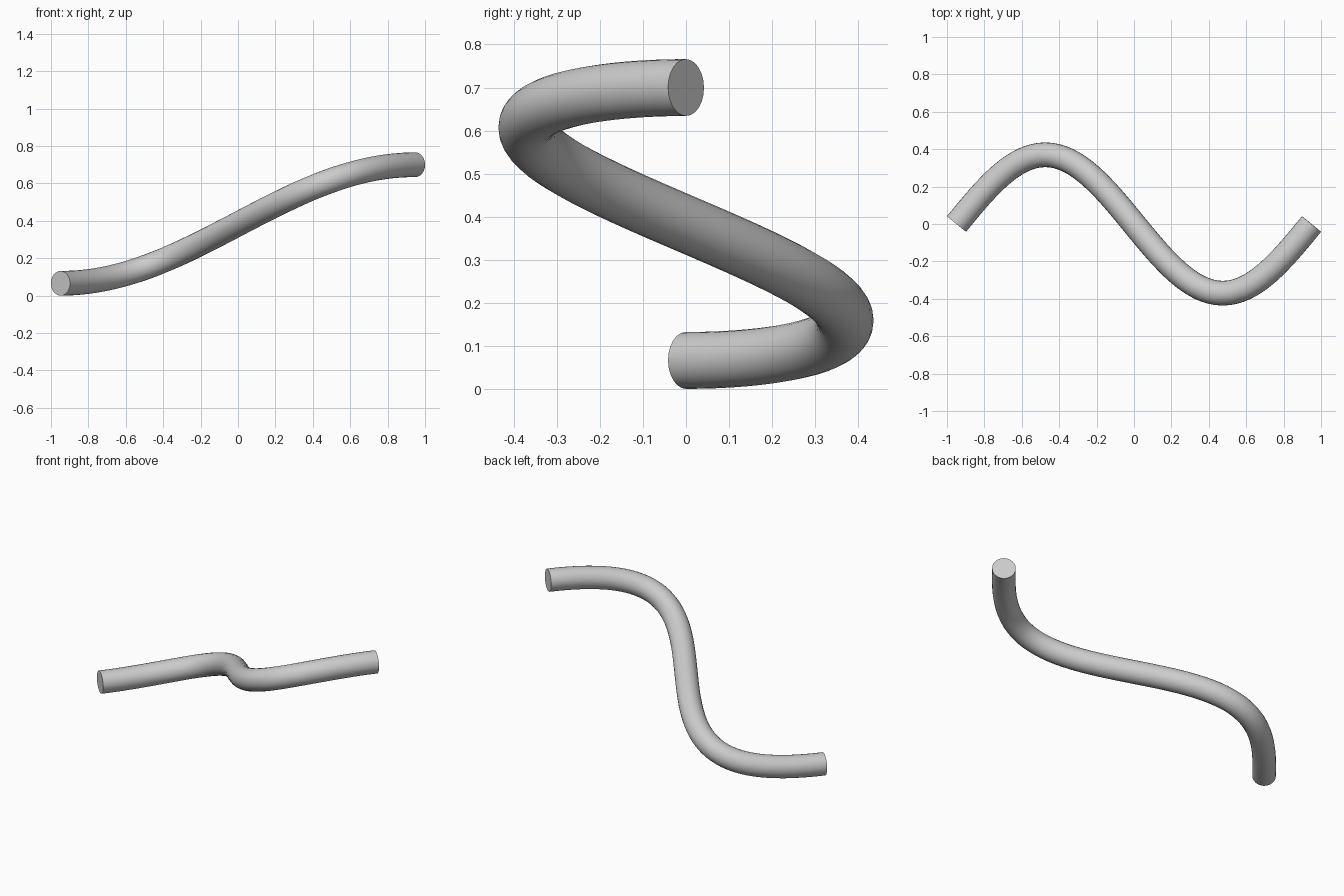
import bpy
from math import sin, cos, pi, radians

if "Cube" in bpy.data.objects:
    bpy.data.objects.remove(bpy.data.objects["Cube"], do_unlink=True)

RADIUS = 0.066      # tube thickness
HALF = 0.949        # half the centre line's span in x
SWAY = 0.37         # sideways swing
RISE = 0.634        # height gained end to end
STEPS = 64

# Plain grey material
grey = bpy.data.materials.new("light grey")
grey.use_nodes = True
colour = (0.6, 0.6, 0.6, 1)
grey.diffuse_color = colour
grey.node_tree.nodes["Principled BSDF"].inputs["Base Color"].default_value = colour

# Centre line: one sine wave in plan, easing upward from flat end to flat end
curve = bpy.data.curves.new("bent_tube", "CURVE")
curve.dimensions = "3D"
curve.twist_mode = "Z_UP"
curve.bevel_depth = RADIUS
curve.bevel_resolution = 10
curve.use_fill_caps = True
path = curve.splines.new("POLY")
path.points.add(STEPS)
for i, point in enumerate(path.points):
    t = i / STEPS
    point.co = (HALF * (2 * t - 1), SWAY * sin(2 * pi * t),
                RADIUS + RISE * (1 - cos(pi * t)) / 2, 1)

# Solid tube with crisp end caps
tube = bpy.data.objects.new("bent_tube", curve)
bpy.context.collection.objects.link(tube)
bpy.ops.object.select_all(action="DESELECT")
tube.select_set(True)
bpy.context.view_layer.objects.active = tube
bpy.ops.object.convert(target="MESH")
tube = bpy.context.object
tube.data.materials.clear()
tube.data.materials.append(grey)
bpy.ops.object.mode_set(mode="EDIT")
bpy.ops.mesh.select_all(action="SELECT")
bpy.ops.mesh.remove_doubles(threshold=0.0001)
bpy.ops.mesh.normals_make_consistent(inside=False)
bpy.ops.object.mode_set(mode="OBJECT")
bpy.ops.object.shade_smooth_by_angle(angle=radians(40))
